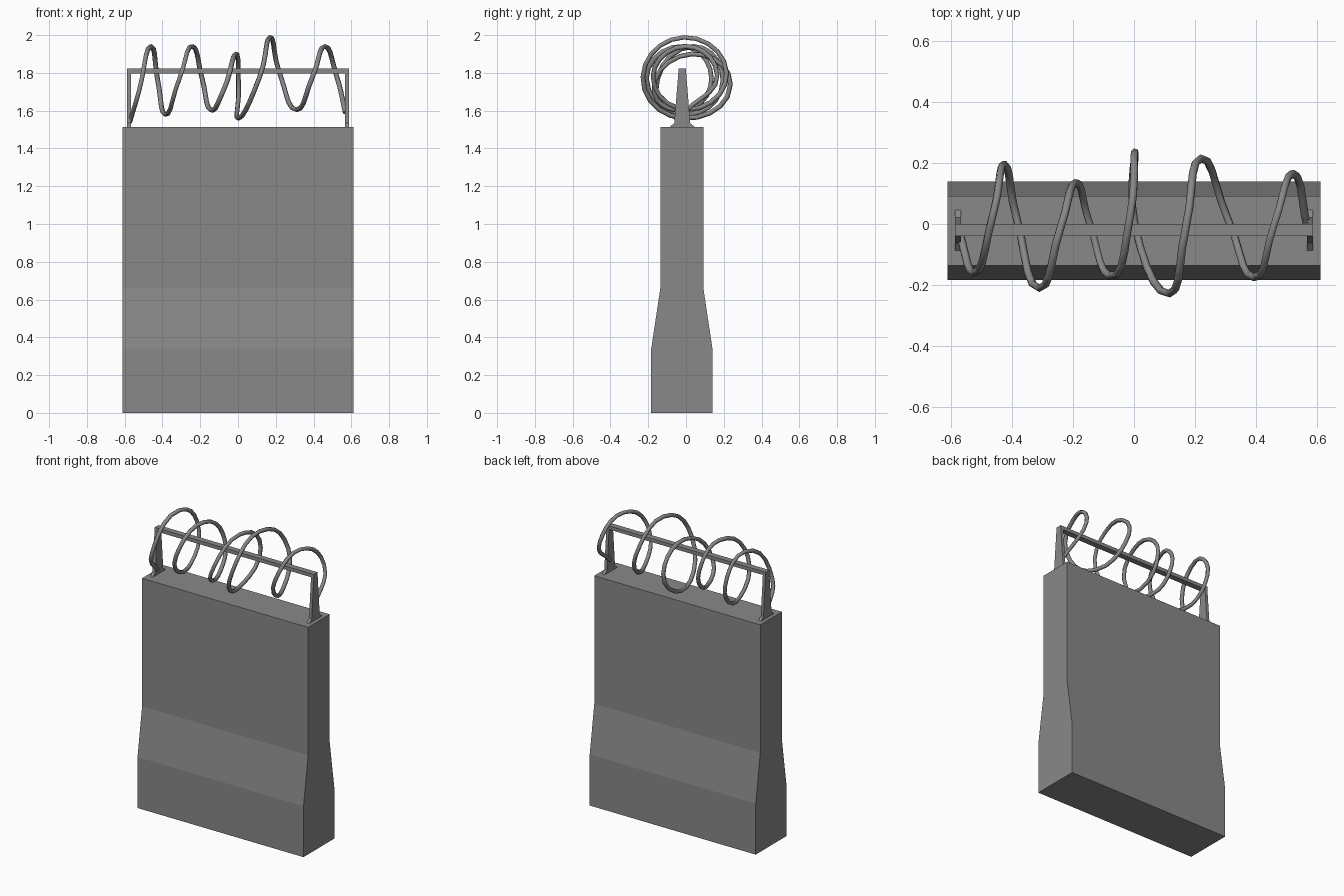
import bpy
import bmesh
from mathutils import Vector

cube = bpy.data.objects.get("Cube")
if cube:
    bpy.data.objects.remove(cube, do_unlink=True)

grey = bpy.data.materials.new("concrete_grey")
grey.use_nodes = True
colour = (0.25, 0.25, 0.25, 1)
grey.diffuse_color = colour
grey.node_tree.nodes["Principled BSDF"].inputs["Base Color"].default_value = colour


def extrude_profile(name, profile, x0, x1):
    """Extrude a closed (y, z) profile along x."""
    bm = bmesh.new()
    face = bm.faces.new([bm.verts.new((x0, y, z)) for y, z in profile])
    out = bmesh.ops.extrude_face_region(bm, geom=[face])
    moved = [g for g in out["geom"] if isinstance(g, bmesh.types.BMVert)]
    bmesh.ops.translate(bm, verts=moved, vec=Vector((x1 - x0, 0, 0)))
    bmesh.ops.recalc_face_normals(bm, faces=bm.faces[:])
    mesh = bpy.data.meshes.new(name)
    bm.to_mesh(mesh)
    bm.free()
    mesh.materials.append(grey)
    obj = bpy.data.objects.new(name, mesh)
    bpy.context.collection.objects.link(obj)
    return obj


# Wall slab with a thickened foot
mid = -0.022
half = [(0.162, 0), (0.162, 0.34), (0.114, 0.66), (0.114, 1.513)]
wall = [(mid + w, z) for w, z in half] + [(mid - w, z) for w, z in reversed(half)]
extrude_profile("wall", wall, -0.612, 0.612)

# Tapered end posts with flared feet
mid = -0.02
half = [(0.07, 1.51), (0.042, 1.535), (0.019, 1.822)]
post = [(mid + w, z) for w, z in half] + [(mid - w, z) for w, z in reversed(half)]
for side, x in (("right", -0.577), ("left", 0.577)):
    extrude_profile(side + "_post", post, x - 0.01, x + 0.01)

# Top rail
rail = [(-0.039, 1.798), (0, 1.798), (0, 1.822), (-0.039, 1.822)]
extrude_profile("rail", rail, -0.587, 0.587)

# Irregular coil of wire: bottom, front, top, back of each loop in turn
path = [
    (-0.572, -0.03, 1.54), (-0.525, -0.16, 1.70), (-0.46, 0.04, 1.94), (-0.425, 0.195, 1.76),
    (-0.385, 0.02, 1.58), (-0.31, -0.21, 1.77), (-0.24, -0.01, 1.94), (-0.19, 0.135, 1.77),
    (-0.145, 0.0, 1.605), (-0.08, -0.17, 1.70), (-0.012, 0.03, 1.90), (0.003, 0.235, 1.74),
    (0.004, -0.01, 1.56), (0.115, -0.228, 1.78), (0.17, -0.01, 1.988), (0.22, 0.215, 1.80),
    (0.31, 0.01, 1.605), (0.395, -0.175, 1.78), (0.46, 0.0, 1.94), (0.52, 0.165, 1.79),
    (0.568, -0.01, 1.59),
]
curve = bpy.data.curves.new("wire_coil", "CURVE")
curve.dimensions = "3D"
curve.bevel_depth = 0.013
curve.bevel_resolution = 1
curve.resolution_u = 5
curve.use_fill_caps = True
spline = curve.splines.new("BEZIER")
spline.bezier_points.add(len(path) - 1)
for point, co in zip(spline.bezier_points, path):
    point.co = co
    point.handle_left_type = point.handle_right_type = "AUTO"
curve.materials.append(grey)
coil = bpy.data.objects.new("wire_coil", curve)
bpy.context.collection.objects.link(coil)
